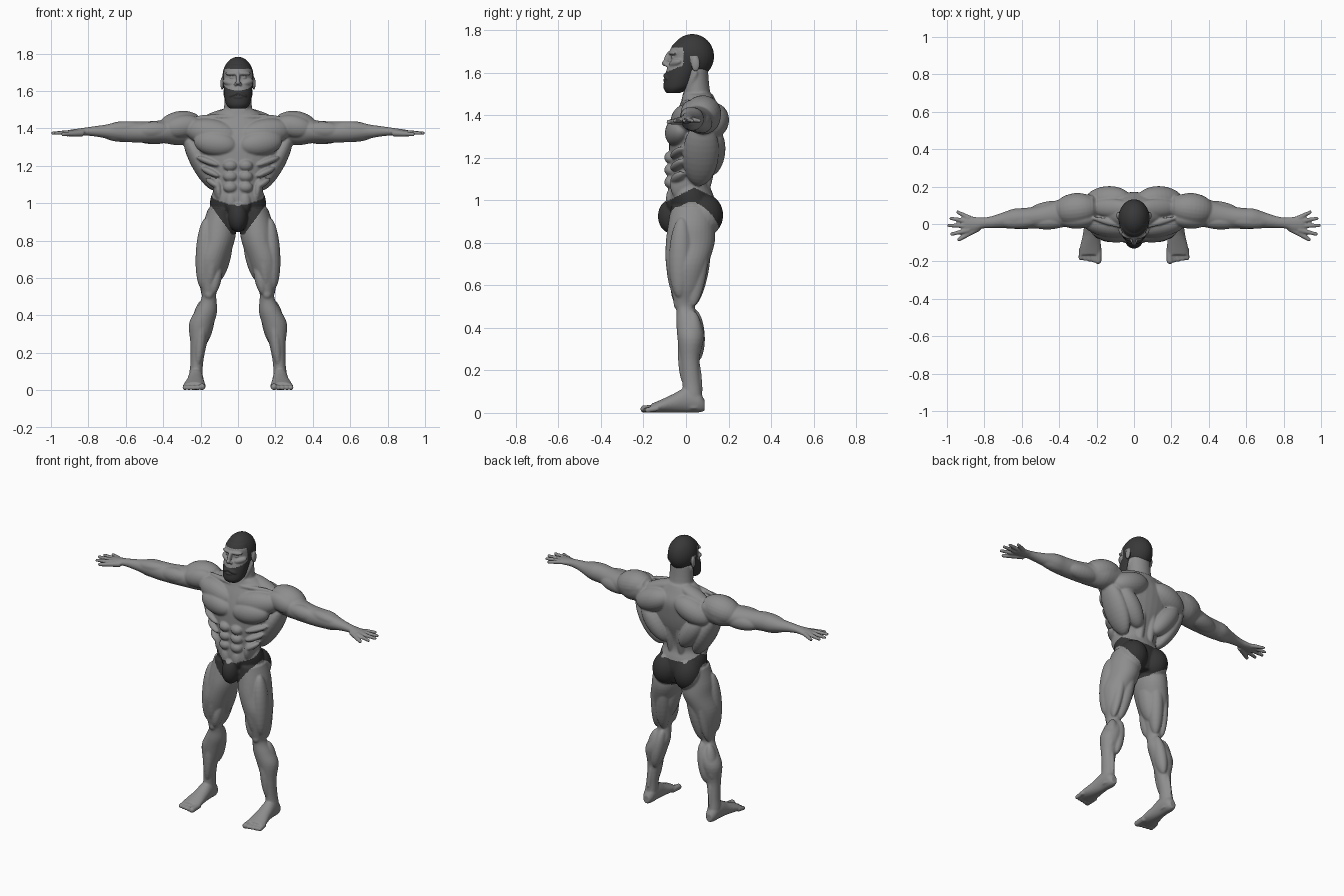
import bpy
import bmesh
from math import cos, sin, pi
from mathutils import Matrix, Vector

default_cube = bpy.data.objects.get("Cube")
if default_cube:
    bpy.data.objects.remove(default_cube, do_unlink=True)


def make_material(name, value):
    material = bpy.data.materials.new(name)
    material.use_nodes = True
    colour = (value, value, value, 1)
    material.diffuse_color = colour
    material.node_tree.nodes["Principled BSDF"].inputs["Base Color"].default_value = colour
    return material


skin = make_material("grey skin", .27)
hair = make_material("dark hair", .04)
cloth = make_material("dark cloth", .035)


def spline(before, start, end, after, t):
    """Smooth interpolation between two stations."""
    return [.5 * (2 * b + (c - a) * t + (2 * a - 5 * b + 4 * c - d) * t * t
                  + (3 * b - a - 3 * c + d) * t ** 3)
            for a, b, c, d in zip(before, start, end, after)]


def loft(bm, axis, stations, steps=4, sides=32):
    """Elliptical rings (position, centre, centre, radius, radius) along an axis."""
    place = {"x": lambda t, u, v: (t, u, v),
             "y": lambda t, u, v: (u, t, v),
             "z": lambda t, u, v: (u, v, t)}[axis]
    padded = [stations[0], *stations, stations[-1]]
    rows = [spline(*padded[i:i + 4], step / steps)
            for i in range(len(stations) - 1) for step in range(steps)]
    rows.append(stations[-1])
    rings = []
    for t, u, v, ru, rv in rows:
        angles = [2 * pi * k / sides for k in range(sides)]
        rings.append([bm.verts.new(place(t, u + ru * cos(a), v + rv * sin(a))) for a in angles])
    for low, high in zip(rings, rings[1:]):
        for k in range(sides):
            n = (k + 1) % sides
            bm.faces.new((low[k], low[n], high[n], high[k]))
    bm.faces.new(rings[0])
    bm.faces.new(rings[-1])


def aligned(start, end, width, length, depth):
    """Matrix whose Z runs from start to end and whose Y faces front to back."""
    start, end = Vector(start), Vector(end)
    along = (end - start).normalized()
    guide = Vector((0, 0, 1)) if abs(along.y) > .9 else Vector((0, 1, 0))
    side = guide.cross(along).normalized()
    front = along.cross(side)
    matrix = Matrix((side * width, front * depth, along * length)).transposed().to_4x4()
    matrix.translation = (start + end) / 2
    return matrix


def muscle(bm, start, end, width, depth):
    length = (Vector(end) - Vector(start)).length / 2
    bmesh.ops.create_uvsphere(bm, u_segments=24, v_segments=16, radius=1,
                              matrix=aligned(start, end, width, length, depth))


def ball(bm, centre, rx, ry, rz):
    matrix = Matrix.Translation(centre) @ Matrix.Diagonal((rx, ry, rz, 1))
    bmesh.ops.create_uvsphere(bm, u_segments=32, v_segments=20, radius=1, matrix=matrix)


def digit(bm, start, end, root, tip):
    """Tapered finger or toe with a round tip."""
    length = (Vector(end) - Vector(start)).length
    bmesh.ops.create_cone(bm, cap_ends=True, segments=16, radius1=root, radius2=tip,
                          depth=length, matrix=aligned(start, end, 1, 1, 1))
    ball(bm, end, tip, tip, tip)


def mirror(bm):
    copy = bmesh.ops.duplicate(bm, geom=bm.verts[:] + bm.edges[:] + bm.faces[:])
    verts = [g for g in copy["geom"] if isinstance(g, bmesh.types.BMVert)]
    bmesh.ops.scale(bm, vec=(-1, 1, 1), verts=verts)


def finish(bm, name, voxel, smoothing, materials, rule):
    """Fuse the parts into one skin, then colour its faces by a rule."""
    bmesh.ops.recalc_face_normals(bm, faces=bm.faces[:])
    rough = bpy.data.meshes.new(name + " parts")
    bm.to_mesh(rough)
    bm.free()
    obj = bpy.data.objects.new(name, rough)
    bpy.context.scene.collection.objects.link(obj)
    fuse = obj.modifiers.new("fuse", "REMESH")
    fuse.mode = "VOXEL"
    fuse.voxel_size = voxel
    relax = obj.modifiers.new("relax", "SMOOTH")
    relax.factor = .5
    relax.iterations = smoothing
    graph = bpy.context.evaluated_depsgraph_get()
    mesh = bpy.data.meshes.new_from_object(obj.evaluated_get(graph))
    obj.modifiers.clear()
    obj.data = mesh
    bpy.data.meshes.remove(rough)
    mesh.materials.clear()
    for material in materials:
        mesh.materials.append(material)
    for face in mesh.polygons:
        face.material_index = int(rule(*face.center))
    mesh.shade_smooth()


body = bmesh.new()

# Legs, feet and toes
loft(body, "z", [(.02, .225, .035, .035, .05), (.08, .225, .03, .036, .045),
                 (.15, .22, .025, .034, .042), (.25, .21, .018, .044, .045),
                 (.35, .197, .022, .066, .062), (.42, .172, .015, .06, .06),
                 (.48, .157, 0, .042, .045), (.52, .155, -.005, .04, .052),
                 (.6, .153, 0, .064, .075), (.7, .14, .005, .086, .1),
                 (.8, .11, .02, .092, .115), (.88, .1, .025, .09, .11),
                 (.97, .09, .03, .07, .1)])
loft(body, "y", [(.088, .225, .035, .02, .025), (.06, .225, .05, .035, .048),
                 (0, .226, .06, .04, .058), (-.06, .228, .045, .046, .044),
                 (-.12, .232, .031, .056, .03), (-.165, .234, .022, .056, .02)])
for toe in range(5):
    x = .19 + .023 * toe
    size = .018 if toe == 0 else .013
    digit(body, (x, -.13, .022), (x + .002, -.197 + .004 * toe, size), size, size)

leg_muscles = {
    "outer thigh": ((.17, -.02, .92), (.19, -.03, .54), .046, .055),
    "front thigh": ((.11, -.04, .94), (.155, -.04, .54), .045, .055),
    "inner knee teardrop": ((.1, -.03, .7), (.135, -.04, .51), .031, .037),
    "adductor": ((.05, .02, .88), (.11, .02, .58), .045, .06),
    "inner hamstring": ((.09, .09, .88), (.14, .03, .5), .045, .05),
    "outer hamstring": ((.15, .08, .86), (.185, .03, .5), .032, .045),
    "kneecap": ((.155, -.035, .55), (.156, -.038, .485), .026, .022),
    "inner calf": ((.14, .035, .49), (.185, .05, .24), .036, .046),
    "outer calf": ((.19, .03, .48), (.225, .04, .25), .038, .043),
    "shin": ((.18, -.005, .47), (.215, -.005, .13), .03, .034),
    "heel tendon": ((.21, .045, .28), (.225, .065, .04), .014, .02),
    "buttock": ((.075, .085, .83), (.08, .085, 1.03), .083, .09),
}

# Arms, hands and fingers
loft(body, "x", [(.22, .085, 1.4, .07, .075), (.32, .08, 1.392, .082, .082),
                 (.4, .055, 1.383, .076, .062), (.5, .038, 1.38, .062, .057),
                 (.58, .03, 1.382, .056, .056), (.64, .028, 1.384, .054, .052),
                 (.7, .02, 1.383, .042, .038), (.76, .01, 1.384, .032, .028),
                 (.81, .005, 1.383, .029, .022), (.85, 0, 1.38, .038, .019),
                 (.89, 0, 1.378, .042, .016), (.91, 0, 1.377, .036, .012)])
fingers = {"index": (-.032, .975, -.054), "middle": (-.01, .99, -.008),
           "ring": (.012, .978, .03), "little": (.032, .942, .063)}
for knuckle, reach, spread in fingers.values():
    digit(body, (.88, knuckle, 1.379), (reach, spread, 1.374), .014, .0095)
digit(body, (.83, -.02, 1.374), (.935, -.082, 1.368), .018, .011)

arm_muscles = {
    "deltoid": ((.19, .09, 1.43), (.43, .065, 1.385), .085, .088),
    "rear deltoid": ((.2, .13, 1.42), (.4, .08, 1.39), .055, .05),
    "front deltoid": ((.2, .03, 1.43), (.4, .02, 1.39), .06, .05),
    "biceps": ((.35, .015, 1.395), (.57, .01, 1.385), .046, .042),
    "triceps": ((.33, .09, 1.365), (.57, .055, 1.365), .05, .05),
    "upper forearm": ((.5, .02, 1.41), (.73, .01, 1.392), .036, .04),
    "lower forearm": ((.52, .045, 1.362), (.73, .015, 1.372), .04, .042),
}

# Torso muscles
torso_muscles = {
    "upper chest": ((0, -.03, 1.35), (.28, .02, 1.4), .075, .065),
    "lower chest": ((.006, -.058, 1.305), (.235, -.02, 1.335), .068, .058),
    "trapezius": ((0, .08, 1.5), (.24, .09, 1.41), .035, .05),
    "shoulder blade": ((.02, .135, 1.42), (.26, .12, 1.33), .075, .075),
    "outer lat": ((.12, .06, 1.07), (.28, .08, 1.37), .053, .085),
    "inner lat": ((.05, .11, 1.12), (.21, .13, 1.34), .062, .065),
    "lower back": ((.035, .06, .96), (.04, .125, 1.34), .03, .042),
    "oblique": ((.095, 0, .99), (.115, -.01, 1.15), .028, .07),
    "lower abdomen": ((.035, -.06, .94), (.038, -.068, 1.06), .034, .03),
    "collarbone": ((.02, -.022, 1.462), (.23, .035, 1.46), .013, .016),
    "neck cord": ((.015, -.012, 1.45), (.075, .05, 1.61), .018, .02),
}
for group in (leg_muscles, arm_muscles, torso_muscles):
    for shape in group.values():
        muscle(body, *shape)
for row in range(3):
    z = 1.085 + .058 * row
    ball(body, (.041, -.072, z), .038, .03, .03)
    muscle(body, (.1, -.065, z), (.17 + .025 * row, -.015, z + .045), .018, .026)
mirror(body)

# Trunk, neck and front pouch
loft(body, "z", [(.86, 0, .03, .09, .09), (.95, 0, .035, .145, .11),
                 (1.02, 0, .022, .148, .108), (1.08, 0, .014, .132, .096),
                 (1.15, 0, .02, .16, .1), (1.24, 0, .035, .21, .115),
                 (1.32, 0, .045, .23, .12), (1.4, 0, .06, .21, .11),
                 (1.46, 0, .06, .15, .085), (1.5, 0, .055, .09, .07)])
loft(body, "z", [(1.44, 0, .06, .085, .075), (1.52, 0, .05, .074, .062),
                 (1.62, 0, .045, .07, .058)])
ball(body, (0, -.07, .925), .052, .062, .08)


def briefs(x, y, z):
    """High at the hips, dipping to the crotch in front and behind."""
    blend = min(max((y - .05) / .1, 0), 1)
    leg_line = .835 + max(abs(x) - .035, 0) * (1.38 - .8 * blend)
    in_trunk = abs(x) < .3 and z > .8
    return in_trunk and leg_line < z < 1.06 - .5 * abs(y - .04)


finish(body, "body", .0055, 3, (skin, cloth), briefs)

# Head: face details on one side, then the skull, jaw and nose
head = bmesh.new()
face_parts = {
    "brow": ((-.01, -.075, 1.694), (.068, -.052, 1.692), .011, .016),
    "cheekbone": ((.02, -.075, 1.636), (.08, -.025, 1.655), .018, .02),
    "moustache": ((-.005, -.098, 1.594), (.048, -.08, 1.57), .011, .016),
    "nostril": ((.004, -.088, 1.636), (.02, -.085, 1.634), .009, .013),
    "lower lip": ((-.02, -.098, 1.566), (.026, -.096, 1.566), .007, .011),
}
for shape in face_parts.values():
    muscle(head, *shape)
ball(head, (.03, -.057, 1.672), .016, .013, .01)
ball(head, (.085, .045, 1.64), .009, .02, .034)
mirror(head)
ball(head, (0, .03, 1.677), .083, .102, .105)
loft(head, "z", [(1.505, 0, -.06, .042, .032), (1.53, 0, -.042, .064, .064),
                 (1.58, 0, -.025, .074, .075), (1.63, 0, -.008, .077, .078),
                 (1.67, 0, 0, .077, .07), (1.71, 0, 0, .074, .074),
                 (1.74, 0, .01, .062, .065)])
muscle(head, (0, -.07, 1.705), (0, -.102, 1.63), .012, .016)
ball(head, (0, -.1, 1.645), .013, .014, .012)


def hair_and_beard(x, y, z):
    ear = abs(x) > .0815 and abs(y - .045) < .026 and abs(z - 1.64) < .037
    cap = z > 1.718 or (y > -.012 and z > 1.6)
    beard = y < .035 and z < 1.6 + .4 * (y + .1)
    return (cap or beard) and not ear


finish(head, "head", .004, 2, (skin, hair), hair_and_beard)
